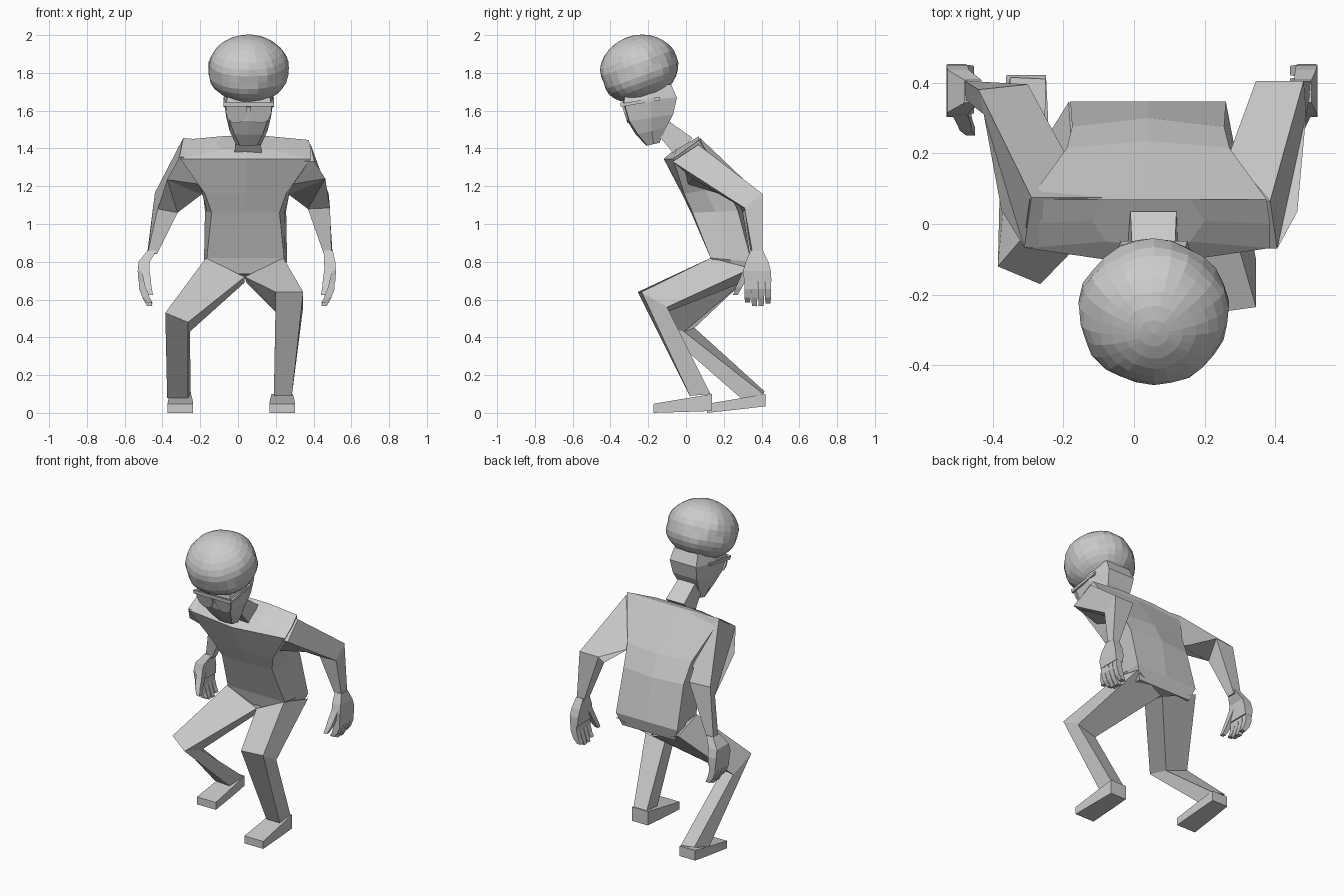
import bpy, bmesh, math
from mathutils import Vector, Matrix

CX = 0.04  # body centre line


def loft(name, rings):
    """Join equal-sized point rings with flat quads and cap both ends."""
    bm = bmesh.new()
    vs = [[bm.verts.new(p) for p in r] for r in rings]
    n = len(rings[0])
    for a, b in zip(vs, vs[1:]):
        for i in range(n):
            j = (i + 1) % n
            bm.faces.new((a[i], a[j], b[j], b[i]))
    bm.faces.new(vs[0])
    bm.faces.new(vs[-1])
    bmesh.ops.recalc_face_normals(bm, faces=bm.faces)
    me = bpy.data.meshes.new(name)
    bm.to_mesh(me)
    bm.free()
    ob = bpy.data.objects.new(name, me)
    bpy.context.collection.objects.link(ob)
    return ob


def rect(x, y, z, hx, hy):
    return [(x - hx, y - hy, z), (x + hx, y - hy, z), (x + hx, y + hy, z), (x - hx, y + hy, z)]


def section(cx, wf, ws, wb, fy, fz, by, bz, bulge=0.0, back=0.0):
    """Eight-sided body section: front centre, corners, sides, back."""
    my, mz = (fy + by) / 2, (fz + bz) / 2
    return [(cx, fy - bulge, fz), (cx + wf, fy, fz), (cx + ws, my, mz), (cx + wb, by, bz),
            (cx, by + back, bz), (cx - wb, by, bz), (cx - ws, my, mz), (cx - wf, fy, fz)]


# Torso, from the shoulders down to the crotch
loft("torso", [
    section(CX, .12, .16, .12, -.05, 1.395, .07, 1.465, .01),
    section(CX, .345, .345, .335, -.068, 1.345, .07, 1.445, .05),
    section(CX, .215, .235, .23, -.01, 1.16, .215, 1.20, .012, .02),
    section(CX, .18, .205, .215, .035, 1.06, .275, 1.07, .008, .025),
    section(CX, .205, .21, .22, .13, .82, .347, .80),
    section(CX, .12, .18, .19, .15, .735, .325, .72),
])

# Neck
loft("neck", [
    [(-.02, -.055, 1.36), (.125, -.055, 1.36), (.12, .035, 1.455), (-.01, .035, 1.455)],
    [(-.01, -.15, 1.475), (.12, -.15, 1.475), (.115, -.085, 1.54), (-.005, -.085, 1.54)],
])

# Head, leaning forward
HX = .056
loft("head", [
    section(HX, .045, .068, .055, -.205, 1.415, -.14, 1.43, .005),
    section(HX, .075, .10, .07, -.255, 1.475, -.105, 1.51, .012),
    section(HX, .10, .118, .085, -.30, 1.545, -.068, 1.58, .01),
    section(HX, .118, .132, .095, -.328, 1.645, -.048, 1.67, .005),
    section(HX, .10, .115, .085, -.32, 1.72, -.08, 1.74, .005),
])

# Round hair with a flattened underside
bpy.ops.mesh.primitive_uv_sphere_add(segments=26, ring_count=16, radius=1)
hair = bpy.context.object
hair.name = "hair"
for v in hair.data.vertices:
    c = v.co
    a = math.atan2(c.y, c.x)
    lump = 1 + .012 * math.sin(5 * a + 3 * c.z) + .012 * math.sin(9 * a - 6 * c.z)
    z = c.z if c.z > -.2 else -.2 + (c.z + .2) * .92
    flat = 1 + .12 * (1 - abs(c.z)) * abs(c.z)
    v.co = Vector((c.x * lump * flat * .211, c.y * lump * flat * .205, z * .183))
hair.data.transform(Matrix.Translation((HX, -.248, 1.817)) @ Matrix.Rotation(math.radians(20), 4, 'X'))

# Glasses: lenses, brow bar and temples
for side, s in (("left", -1), ("right", 1)):
    outline = [(-.055, 0), (.055, 0), (.056, -.045), (.04, -.082), (.012, -.098),
               (-.02, -.096), (-.045, -.075), (-.056, -.04)]
    rings = []
    for d in (0, .012):
        rings.append([(HX + s * .065 + x, -.341 + d - z * .32, 1.632 + z) for x, z in outline])
    loft("lens_" + side, rings)
    loft("glasses_temple_" + side, [
        [(HX + s * .122, y, z), (HX + s * .134, y, z), (HX + s * .134, y + .004, z + .018), (HX + s * .122, y + .004, z + .018)]
        for y, z in ((-.335, 1.622), (-.14, 1.655))])
loft("glasses_bar", [
    [(x, -.346, 1.622), (x, -.332, 1.620), (x, -.332, 1.642), (x, -.348, 1.645)]
    for x in (HX - .134, HX + .134)])

# Arms: inner shoulder, shoulder, elbow and wrist rings
arms = {
    "left": [
        [(-.05, .075, 1.435), (-.08, -.06, 1.34), (-.13, 0, 1.2), (-.12, .18, 1.16)],
        [(-.29, .075, 1.455), (-.31, -.067, 1.355), (-.375, .04, 1.235), (-.195, .20, 1.155)],
        [(-.44, .38, 1.165), (-.425, .31, 1.08), (-.32, .30, 1.06), (-.30, .395, 1.165)],
        [(-.48, .405, .85), (-.475, .35, .86), (-.43, .345, .84), (-.43, .40, .84)],
    ],
    "right": [
        [(.14, .07, 1.435), (.17, -.06, 1.34), (.22, 0, 1.2), (.2, .18, 1.16)],
        [(.385, .065, 1.42), (.405, -.07, 1.33), (.462, .035, 1.24), (.27, .20, 1.155)],
        [(.48, .405, 1.16), (.487, .31, 1.085), (.37, .31, 1.08), (.345, .405, 1.16)],
        [(.50, .405, .85), (.495, .35, .86), (.455, .345, .84), (.455, .40, .84)],
    ],
}
for side, rings in arms.items():
    loft("arm_" + side, rings)

# Hands: bowed palm, four curled fingers and a thumb
for side, s, wrist, off in (("left", -1, -.455, -.012), ("right", 1, .478, 0)):
    def hx(v):
        return s * v + off
    loft("palm_" + side, [
        rect(wrist, .375, .86, .024, .032),
        rect(hx(.485), .376, .80, .030, .060),
        rect(hx(.489), .376, .75, .030, .074),
        rect(hx(.489), .38, .695, .026, .072),
    ])
    for i in range(4):
        y = .326 + i * .036
        tip = (.585, .567, .565, .58)[i]
        loft(f"finger_{side}_{i + 1}", [
            rect(hx(.492), y, .71, .021, .017),
            rect(hx(.490), y, .655, .021, .017),
            rect(hx(.475), y, .61, .019, .016),
            rect(hx(.455), y, tip, .014, .013),
        ])
    loft("thumb_" + side, [
        rect(hx(.482), .335, .78, .022, .022),
        rect(hx(.470), .303, .71, .020, .019),
        rect(hx(.463), .280, .665, .017, .017),
        rect(hx(.450), .262, .625, .012, .012),
    ])

# Legs: hip, knee and ankle rings
legs = {
    "left": [
        [(-.17, .13, .82), (.035, .14, .72), (.035, .30, .69), (-.185, .345, .765)],
        [(-.385, -.12, .53), (-.265, -.17, .48), (-.255, -.01, .43), (-.37, .045, .45)],
        [(-.375, .30, .08), (-.265, .30, .07), (-.25, .41, .10), (-.35, .415, .115)],
    ],
    "right": [
        [(.24, .13, .82), (.035, .14, .72), (.045, .30, .69), (.26, .345, .765)],
        [(.345, -.235, .64), (.20, -.255, .64), (.205, -.11, .53), (.345, -.10, .56)],
        [(.285, .02, .09), (.19, .02, .09), (.19, .13, .10), (.285, .13, .10)],
    ],
}
for side, rings in legs.items():
    loft("leg_" + side, rings)

# Feet: wedge from heel to toe
for side, x, heel, lift in (("left", -.305, .422, .035), ("right", .234, .137, .01)):
    def slice_at(y, z0, z1, w):
        return [(x - w, y, z0), (x + w, y, z0), (x + w, y, z1), (x - w, y, z1)]
    loft("foot_" + side, [
        slice_at(heel, lift, .10, .056),
        slice_at(heel - .12, lift * .6, .08, .062),
        slice_at(heel - .31, 0, .048, .068),
    ])
